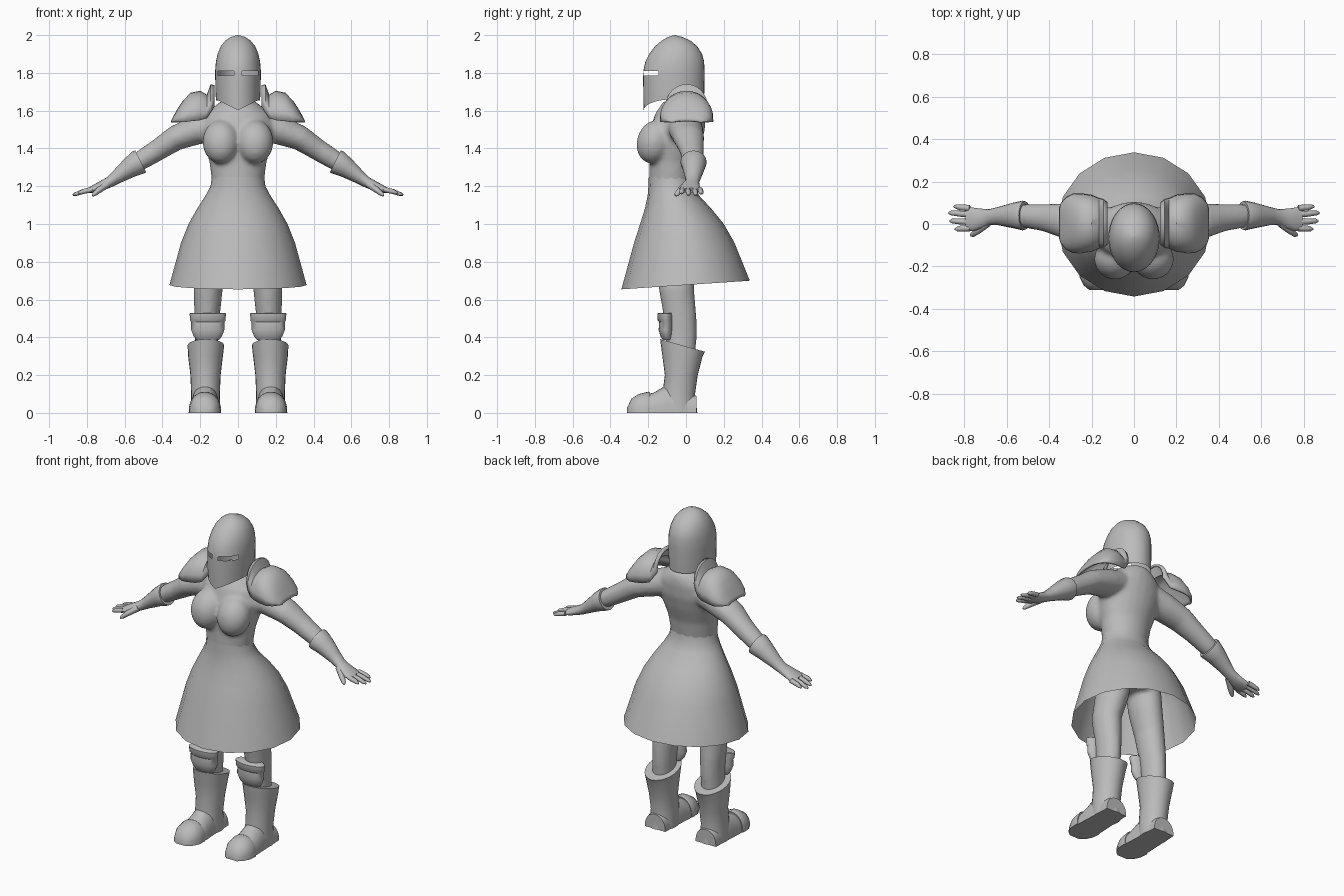
import bpy, bmesh
from math import sin, cos, pi, radians
from mathutils import Vector, Matrix

cube = bpy.data.objects.get("Cube")
if cube:
    bpy.data.objects.remove(cube)

grey = bpy.data.materials.new("plain_grey")
grey.use_nodes = True
grey.diffuse_color = (0.5, 0.5, 0.5, 1)
grey.node_tree.nodes["Principled BSDF"].inputs["Base Color"].default_value = grey.diffuse_color


def loft(bm, rings, caps=True, closed=True, side=1):
    """Skin a list of point rings; side=-1 mirrors across x."""
    rows = [[bm.verts.new((p[0] * side, p[1], p[2])) for p in r] for r in rings]
    n = len(rows[0])
    for a, b in zip(rows, rows[1:]):
        for i in range(n if closed else n - 1):
            j = (i + 1) % n
            bm.faces.new((a[i], a[j], b[j], b[i]))
    if caps:
        bm.faces.new(rows[0])
        bm.faces.new(rows[-1])
    return rows


def finish(name, bm, angle=40):
    bmesh.ops.recalc_face_normals(bm, faces=bm.faces)
    mesh = bpy.data.meshes.new(name)
    bm.to_mesh(mesh)
    bm.free()
    mesh.shade_smooth()
    mesh.set_sharp_from_angle(angle=radians(angle))
    mesh.materials.append(grey)
    obj = bpy.data.objects.new(name, mesh)
    bpy.context.collection.objects.link(obj)
    return obj


def level(z, rx, front, back, cx=0, slope=0, n=24):
    """Horizontal ellipse starting at the front; slope tilts it along y."""
    cy, ry = (front + back) / 2, (back - front) / 2
    turn = [2 * pi * i / n for i in range(n)]
    return [(cx + rx * sin(a), cy - ry * cos(a), z - slope * ry * cos(a)) for a in turn]


def tube(path, n=16):
    """Rings across a path of (x, y, z, half width, half thickness)."""
    rings = []
    for i, (x, y, z, w, h) in enumerate(path):
        p, q = path[max(i - 1, 0)], path[min(i + 1, len(path) - 1)]
        d = (Vector(q[:3]) - Vector(p[:3])).normalized()
        up = d.cross(Vector((0, 1, 0))).normalized()
        across = up.cross(d)
        c = Vector((x, y, z))
        rings.append([c + across * w * cos(2 * pi * k / n) + up * h * sin(2 * pi * k / n)
                      for k in range(n)])
    return rings


def arch(c, w, top, base, along_x, centre, n=14):
    """Half ellipse standing on base, across x or across y."""
    pts = []
    for i in range(n + 1):
        t = pi * i / n
        o, z = centre + w * cos(t), base + (top - base) * sin(t) ** 0.8
        pts.append((c, o, z) if along_x else (o, c, z))
    return pts


# Body: torso, bust, arms and legs fused into one smooth skin
bm = bmesh.new()
torso = [(.88, .14, -.12, .07), (1.0, .165, -.15, .08), (1.14, .15, -.185, .05),
         (1.22, .137, -.195, .035), (1.33, .152, -.195, .05), (1.42, .178, -.195, .08),
         (1.5, .2, -.19, .1), (1.58, .18, -.165, .105), (1.62, .13, -.14, .1),
         (1.65, .09, -.12, .085)]
loft(bm, [level(*t) for t in torso])
arm = [(.12, -.01, 1.53, .09, .08), (.22, 0, 1.497, .092, .078), (.33, .015, 1.455, .083, .067),
       (.42, .03, 1.395, .066, .058), (.5, .037, 1.345, .058, .053), (.6, .04, 1.285, .045, .04)]
leg = [(.97, .09, -.16, .07, .1), (.8, .088, -.155, .06, .125), (.66, .078, -.145, .042, .158),
       (.52, .068, -.12, .055, .163), (.42, .062, -.11, .057, .165), (.28, .06, -.1, .05, .17)]
for s in (1, -1):
    loft(bm, tube(arm), side=s)
    loft(bm, [level(*r) for r in leg], side=s)
    place = (Matrix.Translation((s * .09, -.165, 1.435)) @ Matrix.Rotation(radians(-18), 4, 'X')
             @ Matrix.Diagonal((.098, .095, .118, 1)))
    bmesh.ops.create_uvsphere(bm, u_segments=24, v_segments=16, radius=1, matrix=place)
body = finish("body", bm, 180)
fuse = body.modifiers.new("fuse", 'REMESH')
fuse.mode = 'VOXEL'
fuse.voxel_size = 0.011
fuse.use_smooth_shade = True
relax = body.modifiers.new("relax", 'SMOOTH')
relax.factor = 0.5
relax.iterations = 10

# Flared skirt, open below
bm = bmesh.new()
skirt = [(1.25, .139, -.197, .038), (1.2, .145, -.199, .045), (1.15, .172, -.203, .07),
         (1.08, .217, -.218, .135), (1.0, .262, -.243, .2), (.9, .302, -.275, .257)]
rings = [level(*t, n=16) for t in skirt]
rings.append(level(.677, .363, -.342, .338, slope=.067, n=16))
loft(bm, rings, caps=False)
finish("skirt", bm)

# Helmet: hollow, with a pointed chin and two open eye slits
bm = bmesh.new()
helmet = [(1.655, .117, -.224, .095), (1.7, .119, -.226, .097), (1.785, .121, -.227, .098),
          (1.81, .121, -.226, .098), (1.86, .117, -.215, .096), (1.9, .108, -.195, .085),
          (1.94, .092, -.165, .06), (1.97, .068, -.13, .025), (1.99, .038, -.095, -.02),
          (2.0, .004, -.062, -.056)]
rows = loft(bm, [level(*t, n=36) for t in helmet], caps=False)
bm.faces.new(rows[-1])
for v in rows[0]:
    if v.co.y < -.065:
        v.co.z = 1.602 + .5 * abs(v.co.x)
slits = []
for f in bm.faces:
    c = f.calc_center_median()
    if 1.785 < c.z < 1.81 and .015 < abs(c.x) and c.y < -.14:
        slits.append(f)
bmesh.ops.delete(bm, geom=slits, context='FACES')
finish("helmet", bm)

# Parts worn in pairs
shoulder = [(.125, .1, 1.735, 1.62), (.145, .115, 1.74, 1.59), (.165, .12, 1.685, 1.56),
            (.2, .135, 1.705, 1.55), (.25, .142, 1.695, 1.545), (.29, .14, 1.655, 1.54),
            (.32, .125, 1.61, 1.54), (.345, .095, 1.565, 1.54), (.354, .07, 1.548, 1.538)]
glove = [(.515, .04, 1.332, .068, .064), (.525, .04, 1.327, .07, .066), (.57, .04, 1.3, .06, .055),
         (.64, .037, 1.25, .043, .037), (.68, .033, 1.222, .037, .029),
         (.72, .026, 1.203, .047, .026), (.76, .022, 1.187, .056, .021), (.79, .022, 1.177, .054, .014)]
fingers = [(.075, .082, .85), (.045, .052, .875), (.01, .014, .87), (-.02, -.024, .845)]
boot = [(.3, .092, -.125, .088), (.2, .08, -.112, .062), (.1, .076, -.125, .048), (0, .078, -.13, .06)]
foot = [(.055, .07, .09), (-.1, .076, .15), (-.17, .08, .107), (-.25, .076, .09), (-.305, .04, .04)]
cap = [(-.19, .083, .108), (-.2, .086, .112), (-.25, .082, .1), (-.29, .062, .075), (-.312, .035, .025)]
knee = [(.53, .09, -.145, -.07), (.525, .096, -.152, -.065), (.49, .094, -.15, -.065),
        (.48, .088, -.142, -.065), (.44, .088, -.145, -.065), (.405, .075, -.135, -.07),
        (.385, .058, -.122, -.075)]

for s, tag in ((1, "left"), (-1, "right")):
    # Domed shoulder plate with raised collar
    bm = bmesh.new()
    loft(bm, [arch(x, w, t, b, True, .003) for x, w, t, b in shoulder],
         caps=False, closed=False, side=s)
    plate = finish(tag + "_shoulder_plate", bm)
    shell = plate.modifiers.new("thickness", 'SOLIDIFY')
    shell.thickness = 0.012

    # Glove with flared cuff, four fingers and a thumb
    bm = bmesh.new()
    loft(bm, tube(glove), side=s)
    for y0, y1, x1 in fingers:
        z1 = 1.153 + (.875 - x1) * .3
        loft(bm, tube([(.775, y0, 1.182, .015, .014), (.82, (y0 + y1) / 2, 1.172, .014, .013),
                       (x1 - .012, y1, z1 + .004, .011, .01), (x1, y1, z1, .004, .004)], 8), side=s)
    loft(bm, tube([(.69, .005, 1.212, .02, .02), (.735, -.03, 1.18, .018, .016),
                   (.762, -.05, 1.157, .013, .011), (.77, -.055, 1.15, .005, .005)], 8), side=s)
    finish(tag + "_glove", bm, 50)

    # Knee guard
    bm = bmesh.new()
    loft(bm, [level(*k, cx=.16) for k in knee], side=s)
    finish(tag + "_knee_guard", bm)

    # Boot shaft with slanted top, foot and toe cap
    bm = bmesh.new()
    top = level(.357, .097, -.137, .1, cx=.17, slope=-.28)
    loft(bm, [top] + [level(*b, cx=.172) for b in boot], side=s)
    loft(bm, [arch(y, w, h, 0, False, .174) for y, w, h in foot], side=s)
    finish(tag + "_boot", bm)
    bm = bmesh.new()
    loft(bm, [arch(y, w, h, 0, False, .175) for y, w, h in cap], side=s)
    finish(tag + "_toe_cap", bm)
